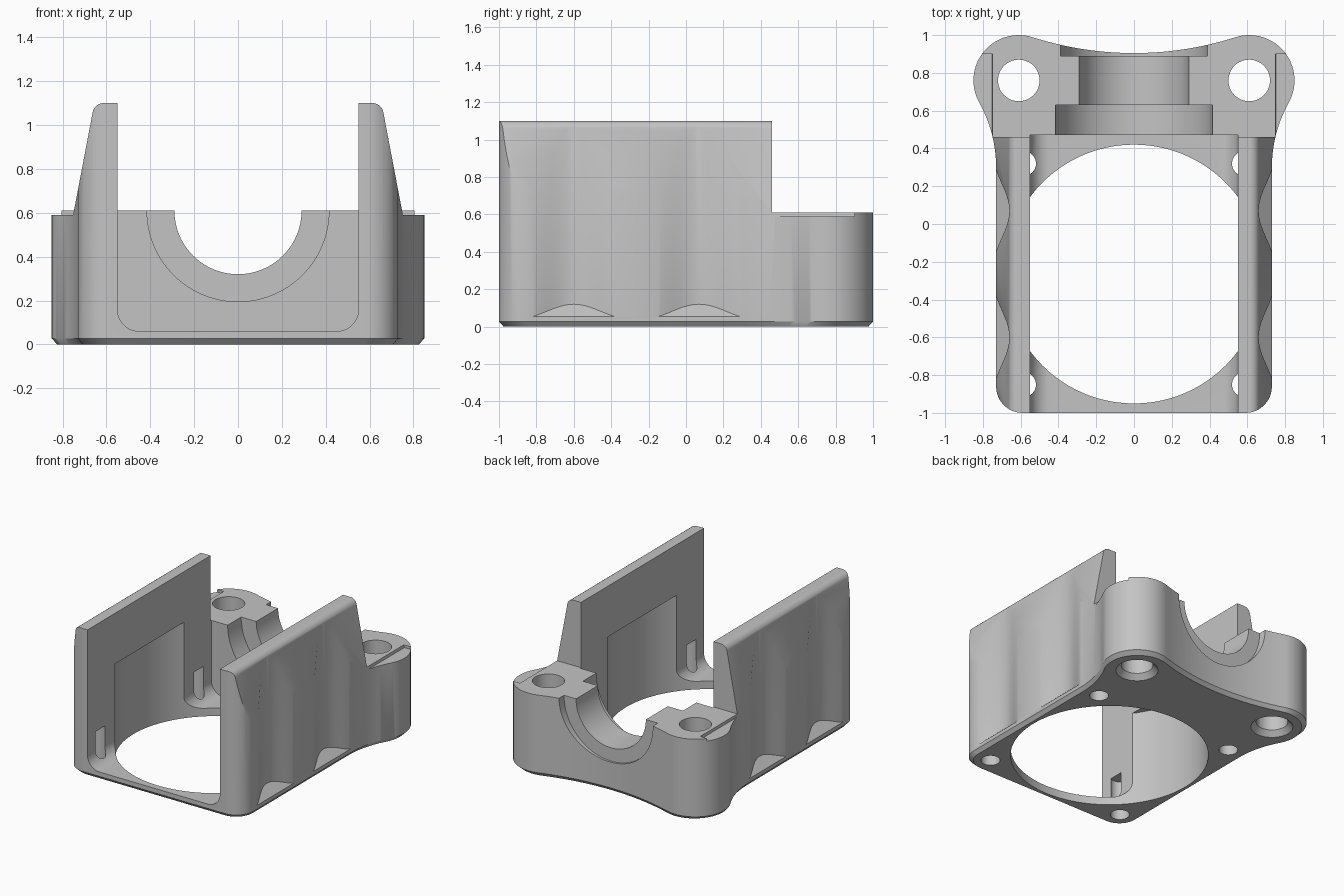
import bpy, bmesh
from math import sin, cos, pi, radians

old = bpy.data.objects.get("Cube")
if old:
    bpy.data.objects.remove(old, do_unlink=True)

mat = bpy.data.materials.new("matte_grey")
mat.use_nodes = True
grey = (0.55, 0.55, 0.55, 1)
mat.diffuse_color = grey
for node in mat.node_tree.nodes:
    if node.type == 'BSDF_PRINCIPLED':
        node.inputs["Base Color"].default_value = grey


def arc(cx, cy, r, a0, a1, n):
    """Points on an arc, angles in degrees."""
    steps = [radians(a0 + (a1 - a0) * i / n) for i in range(n + 1)]
    return [(cx + r * cos(a), cy + r * sin(a)) for a in steps]


def loft(name, rings):
    """Closed solid through matching rings of 3D points."""
    bm = bmesh.new()
    loops = [[bm.verts.new(p) for p in ring] for ring in rings]
    for a, b in zip(loops, loops[1:]):
        for i in range(len(a)):
            j = (i + 1) % len(a)
            bm.faces.new((a[i], a[j], b[j], b[i]))
    bm.faces.new(loops[0][::-1])
    bm.faces.new(loops[-1])
    bmesh.ops.recalc_face_normals(bm, faces=bm.faces)
    mesh = bpy.data.meshes.new(name)
    bm.to_mesh(mesh)
    bm.free()
    obj = bpy.data.objects.new(name, mesh)
    bpy.context.scene.collection.objects.link(obj)
    return obj


cutters = []


def cut_z(name, pts, lo, hi):
    cutters.append(loft(name, [[(x, y, z) for x, y in pts] for z in (lo, hi)]))


def cut_y(name, pts, lo, hi):
    cutters.append(loft(name, [[(x, y, z) for x, z in pts] for y in (lo, hi)]))


def circle(cx, cy, r, n=96):
    return arc(cx, cy, r, 0, 360, n)[:-1]


# Housing outline: rounded front corners, flared sides, ears, hollow back
half = (arc(0.59, -0.86, 0.14, -90, 0, 12)
        + arc(1.43, 0.3, 0.70, 180, 150.7, 12)
        + arc(0.61, 0.76, 0.24, -29.3, 107.7, 32)[1:]
        + arc(0, 2.671, 1.766, -72.3, -90, 14)[1:])
outline = half + [(-x, y) for x, y in half[-2::-1]]
chamfered = [(x * 0.97, y * 0.975) for x, y in outline]
housing = loft("fan_housing", [
    [(x, y, 0) for x, y in chamfered],
    [(x, y, 0.027) for x, y in outline],
    [(x, y, 1.1) for x, y in outline]])
housing.data.materials.append(mat)

# Lower rear block behind the side walls
cut_y("rear_step_cutter", [(-2, 0.61), (2, 0.61), (2, 2), (-2, 2)], 0.46, 2)

# Open channel with rounded floor edges
channel = (arc(-0.45, 0.16, 0.1, 180, 270, 10)
           + arc(0.45, 0.16, 0.1, 270, 360, 10) + [(0.55, 2), (-0.55, 2)])
cut_y("channel_cutter", channel, -2, 0.47)

# Round air opening, also biting into the walls
cut_z("air_opening_cutter", circle(0, -0.265, 0.685, 160), -0.2, 0.72)

# Half-round seat in the rear block
cut_y("seat_cutter", circle(0, 0.61, 0.29), 0.4, 1.5)
cut_y("inner_seat_cutter", circle(0, 0.61, 0.415), 0.4, 0.63)
cut_y("rear_rim_cutter", circle(0, 0.61, 0.39), 0.89, 1.5)

for s, side in ((1, "left"), (-1, "right")):
    # Tapered outer face with a rounded top edge
    taper = ([(1.2, 0.59), (0.752, 0.59)]
             + arc(0.613, 1.05, 0.0505, 10, 90, 8) + [(0.613, 2), (1.2, 2)])
    cut_y(side + "_taper_cutter", [(s * x, z) for x, z in taper], -2, 0.9)

    # Two shallow scallops in the outer face, above a sloping ledge
    for centre in (-0.6, 0.07):
        wave = []
        for i in range(29):
            t = i / 14 - 1
            wave.append((0.742 - 0.082 * cos(t * pi / 2) ** 2, centre + 0.29 * t))
        wave += [(0.8, centre + 0.29), (0.8, centre - 0.29)]
        cutters.append(loft(side + "_scallop_cutter", [
            [(s * x, y, 0.055 + (0.73 - x) * 0.93) for x, y in wave],
            [(s * x, y, 1.5) for x, y in wave]]))

    # Small screw holes at the corners of the opening
    for y in (-0.85, 0.32):
        cut_z(side + "_screw_cutter", circle(s * 0.585, y, 0.066, 32), -0.2, 0.3)

    # Mounting holes through the ears, flared underneath
    cut_z(side + "_ear_hole_cutter", circle(s * 0.61, 0.76, 0.11, 48), -0.2, 1)
    cutters.append(loft(side + "_flare_cutter", [
        [(x, y, z) for x, y in circle(s * 0.61, 0.76, r, 48)]
        for z, r in ((-0.01, 0.155), (0.05, 0.10))]))

# Carve the housing, then bake the result and remove the cutters
for c in cutters:
    c.hide_render = True
    mod = housing.modifiers.new(c.name, 'BOOLEAN')
    mod.operation = 'DIFFERENCE'
    mod.solver = 'EXACT'
    mod.object = c
bpy.context.view_layer.update()
graph = bpy.context.evaluated_depsgraph_get()
baked = bpy.data.meshes.new_from_object(housing.evaluated_get(graph))
housing.modifiers.clear()
housing.data = baked
for c in cutters:
    bpy.data.objects.remove(c, do_unlink=True)
baked.materials.clear()
baked.materials.append(mat)
for p in baked.polygons:
    p.material_index = 0

for o in bpy.context.selected_objects:
    o.select_set(False)
housing.select_set(True)
bpy.context.view_layer.objects.active = housing
bpy.ops.object.shade_smooth_by_angle(angle=radians(30))
